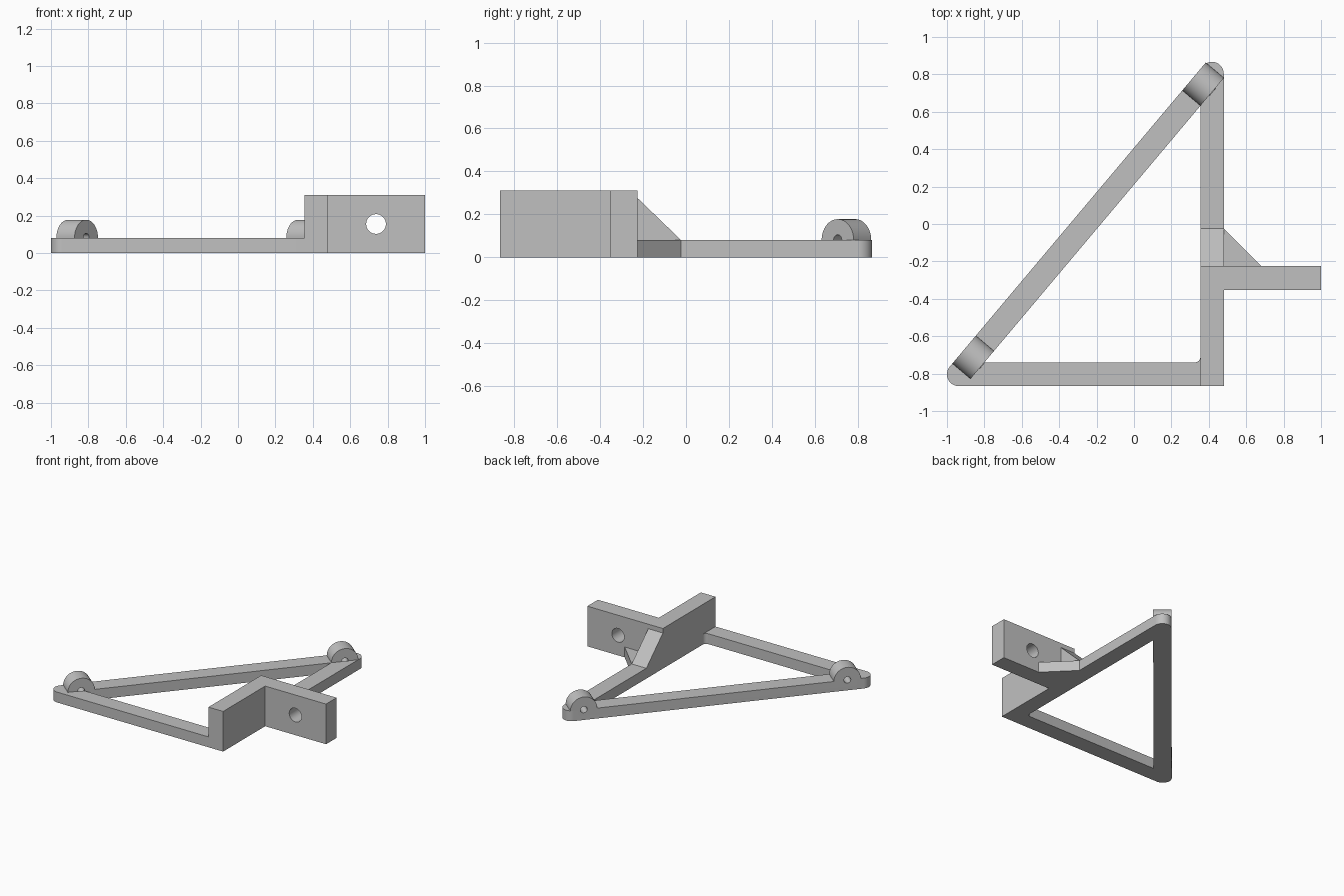
import bpy, bmesh
from math import radians, degrees, sin, cos, tan, atan2, pi
from mathutils import Matrix, Vector

cube = bpy.data.objects.get("Cube")
if cube:
    bpy.data.objects.remove(cube, do_unlink=True)

GREY = (0.53, 0.53, 0.53, 1)
grey = bpy.data.materials.new("plain_grey")
grey.use_nodes = True
grey.diffuse_color = GREY
grey.node_tree.nodes["Principled BSDF"].inputs["Base Color"].default_value = GREY


def arc(cx, cy, r, start, end, n=20):
    steps = [radians(start + (end - start) * i / n) for i in range(n + 1)]
    return [(cx + r * cos(t), cy + r * sin(t)) for t in steps]


def upright(angle, x, y, z):
    """Frame for a standing profile: along the heading, up, then sideways."""
    c, s = cos(angle), sin(angle)
    rot = Matrix(((c, 0, s), (s, 0, -c), (0, 1, 0))).to_4x4()
    return Matrix.Translation((x, y, z)) @ rot


def prism(name, points, low, high, matrix=Matrix()):
    """Extrude a closed profile from low to high along its local z."""
    bm = bmesh.new()
    face = bm.faces.new([bm.verts.new((x, y, low)) for x, y in points])
    new = bmesh.ops.extrude_face_region(bm, geom=[face])["geom"]
    verts = [g for g in new if isinstance(g, bmesh.types.BMVert)]
    bmesh.ops.translate(bm, verts=verts, vec=Vector((0, 0, high - low)))
    bm.transform(matrix)
    bmesh.ops.recalc_face_normals(bm, faces=bm.faces)
    mesh = bpy.data.meshes.new(name)
    bm.to_mesh(mesh)
    bm.free()
    mesh.materials.append(grey)
    obj = bpy.data.objects.new(name, mesh)
    bpy.context.collection.objects.link(obj)
    return obj


def drill(obj, radius, depth, matrix):
    """Cut a round hole and discard the cutter."""
    cutter = prism("hole_cutter", arc(0, 0, radius, 0, 345, 23), -depth, depth, matrix)
    cutter.hide_render = True
    mod = obj.modifiers.new("hole", "BOOLEAN")
    mod.operation, mod.solver, mod.object = "DIFFERENCE", "EXACT", cutter
    bpy.context.view_layer.objects.active = obj
    bpy.ops.object.modifier_apply(modifier=mod.name)
    bpy.data.objects.remove(cutter, do_unlink=True)


# Main dimensions
R = 0.0635                       # half the bar width
BASE, TOP = 0.08, 0.31           # bar and wall heights
LEFT, RIGHT = 0.355, 0.48        # long bar sides
FRONT, INNER = -0.867, -0.74     # front bar sides
WALL_F, WALL_B = -0.354, -0.225  # wing wall sides
RIB = -0.023                     # end of the corner ribs
FIL = 0.03
x0, y0 = -1 + R, FRONT + R       # diagonal bar ends
x1, y1 = RIGHT - R, 0.867 - R
a = atan2(y1 - y0, x1 - x0)
ex, ey = x0 + R * sin(a), y0 - R * cos(a)   # inner edge of the diagonal

# Flat triangular frame with rounded tips and the flat corner rib
outline = [(LEFT, FRONT)]
outline += arc(x0, y0, R, 270, degrees(a) + 90)
outline += arc(x1, y1, R, degrees(a) + 90, 0)
outline += [(RIGHT, RIB), (RIGHT + WALL_B * -1 + RIB, WALL_B), (LEFT, WALL_B)]
outline += [(LEFT, ey + (LEFT - ex) * tan(a)), (ex + (INNER - ey) / tan(a), INNER)]
outline += arc(LEFT - FIL, INNER + FIL, FIL, -90, 0, 6)
frame = prism("triangle_frame", outline, 0, BASE)

# Mounting wall with its side wing
wall = prism("mounting_wall", [(LEFT, FRONT), (RIGHT, FRONT), (RIGHT, WALL_F),
                               (1, WALL_F), (1, WALL_B), (LEFT, WALL_B)], 0, TOP)
drill(wall, 0.053, 0.2, upright(pi / 2, (LEFT + RIGHT) / 2, -0.614, TOP / 2))
drill(wall, 0.053, 0.2, upright(0, 0.738, (WALL_F + WALL_B) / 2, TOP / 2))

# Sloping rib behind the wall
rib = prism("wall_rib", [(WALL_B, BASE), (RIB, BASE), (WALL_B, 0.275)],
            LEFT, RIGHT, upright(pi / 2, 0, 0, 0))

# Arched eyelets, each with a pin hole that also grooves the bar
parts = [frame, wall, rib]
length = (x1 - x0) / cos(a)
for name, dist in (("front_eyelet", 0.119), ("back_eyelet", length - 0.073)):
    place = upright(a, x0 + dist * cos(a), y0 + dist * sin(a), BASE)
    profile = arc(0, 0, 0.0975, 0, 180, 32) + arc(0, 0, 0.025, 180, 0, 12)
    parts.append(prism(name, profile, -R, R, place))
    drill(frame, 0.025, R + 0.002, place)

# Smooth the round surfaces, keep edges crisp
bpy.ops.object.select_all(action="DESELECT")
for obj in parts:
    obj.select_set(True)
bpy.context.view_layer.objects.active = frame
bpy.ops.object.shade_smooth_by_angle(angle=radians(30))
